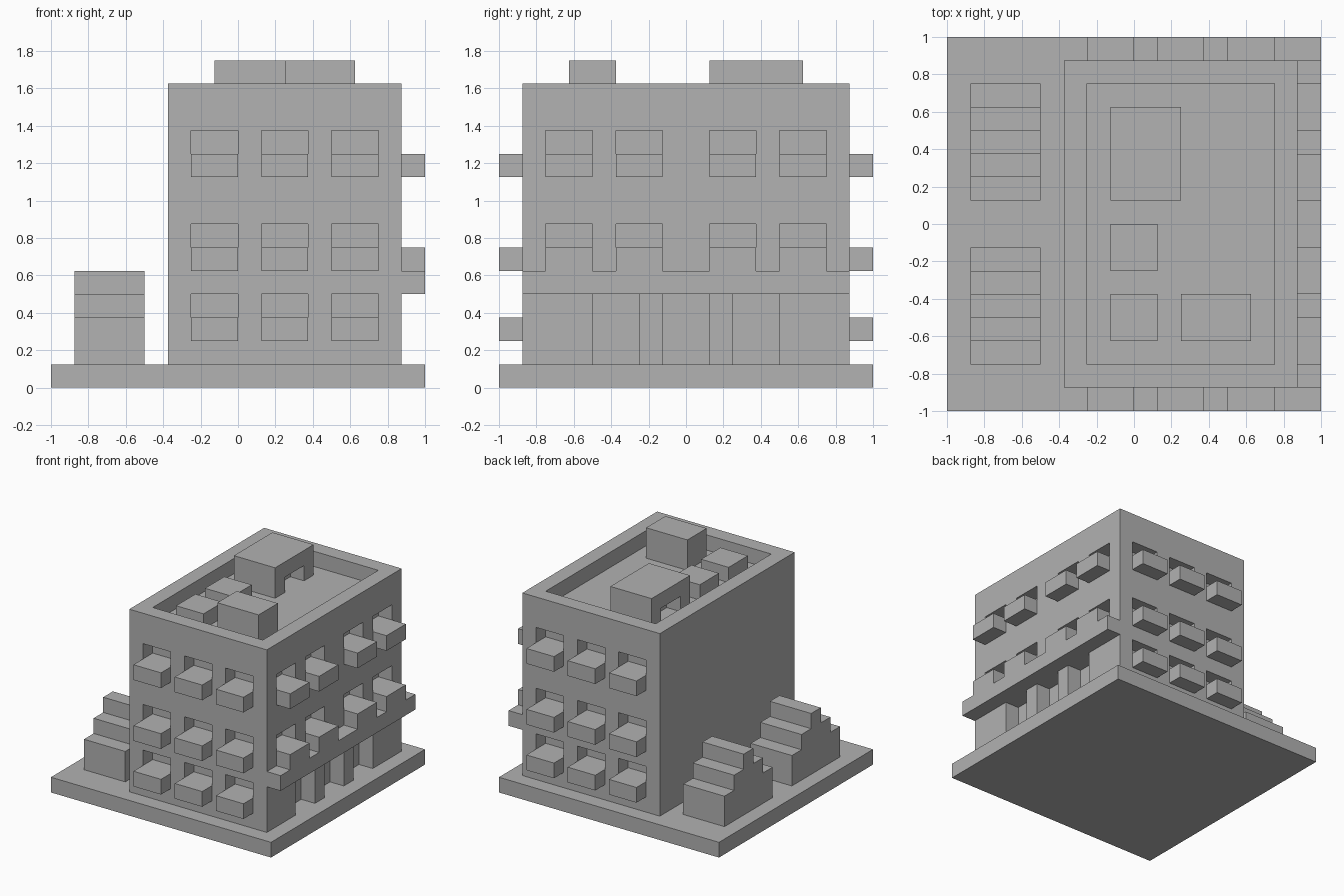
import bpy
import bmesh
from mathutils import Vector

U = 0.125  # one building module

cube = bpy.data.objects.get("Cube")
if cube:
    bpy.data.objects.remove(cube)

grey = bpy.data.materials.new("plain grey")
grey.use_nodes = True
grey.diffuse_color = (0.445, 0.445, 0.445, 1)
grey.node_tree.nodes["Principled BSDF"].inputs["Base Color"].default_value = grey.diffuse_color


def finish(name, bm):
    bmesh.ops.recalc_face_normals(bm, faces=bm.faces)
    mesh = bpy.data.meshes.new(name)
    bm.to_mesh(mesh)
    bm.free()
    mesh.materials.append(grey)
    obj = bpy.data.objects.new(name, mesh)
    bpy.context.collection.objects.link(obj)
    return obj


def boxes(name, spans):
    """One object from boxes given as (x range, y range, z range) in modules."""
    bm = bmesh.new()
    for span in spans:
        low, high = (Vector(c) * U for c in zip(*span))
        verts = bmesh.ops.create_cube(bm, size=1)["verts"]
        for v in verts:
            v.co = (low + high) / 2 + v.co * (high - low)
    return finish(name, bm)


def carve(obj, spans):
    cutter = boxes("cutter", spans)
    cutter.hide_render = True
    mod = obj.modifiers.new("carve", "BOOLEAN")
    mod.operation, mod.solver, mod.object = "DIFFERENCE", "EXACT", cutter
    bpy.context.view_layer.objects.active = obj
    bpy.ops.object.modifier_apply(modifier=mod.name)
    bpy.data.objects.remove(cutter)


# Ground slab and main block
boxes("ground_slab", [((-8, 8), (-8, 8), (0, 1))])
body = boxes("building_body", [((-3, 7), (-7, 7), (1, 13))])

# Window layout: each window is two modules wide, each sill one module high
front_columns = [(-2, 0), (1, 3), (4, 6)]
side_columns = [(-6, -4), (-3, -1), (1, 3), (4, 6)]
front_sills = (2, 5, 9)
side_sills = (5, 9)

# Recessed windows above the sills, on front and back
carve(body, [(col, depth, (z + 1, z + 2)) for col in front_columns
             for z in front_sills for depth in ((-8, -6), (6, 8))])
# Recessed windows on the left side
carve(body, [((6, 8), col, (z + 1, z + 2)) for col in side_columns for z in side_sills])
# Ground floor entrances between pillars
carve(body, [((6, 8), col, (0, 4)) for col in ((-4, -2), (-1, 1), (2, 4))])
# Sunken roof inside the parapet
carve(body, [((-2, 6), (-6, 6), (12, 15))])

# Balconies
for name, depth in (("front", (-8, -7)), ("back", (7, 8))):
    boxes(name + "_balconies", [(col, depth, (z, z + 1))
                                for col in front_columns for z in front_sills])
boxes("side_balconies", [((7, 8), col, (z, z + 1))
                         for col in side_columns for z in side_sills])
boxes("entrance_canopy", [((7, 8), (-7, 7), (4, 5))])

# Rooftop housings
penthouse = boxes("roof_house", [((-1, 2), (1, 5), (12, 14))])
carve(penthouse, [(x, (2, 4), (11, 13)) for x in ((-2, 0), (1, 3))])
boxes("tall_roof_unit", [((2, 5), (-5, -3), (12, 14))])
for i, y in enumerate((-5, -2)):
    boxes(f"low_roof_unit_{i + 1}", [((-1, 1), (y, y + 2), (12, 13))])


# Stepped blocks beside the building, extruded from a stair profile
def stepped_block(name, start):
    outline = [(start, 1)]
    for i, height in enumerate((3, 4, 5, 4, 3)):
        outline += [(start + i, height), (start + i + 1, height)]
    outline.append((start + 5, 1))
    bm = bmesh.new()
    face = bm.faces.new([bm.verts.new((-7 * U, y * U, z * U)) for y, z in outline])
    result = bmesh.ops.extrude_face_region(bm, geom=[face])
    moved = [g for g in result["geom"] if isinstance(g, bmesh.types.BMVert)]
    bmesh.ops.translate(bm, verts=moved, vec=(3 * U, 0, 0))
    finish(name, bm)


stepped_block("front_stepped_block", -6)
stepped_block("back_stepped_block", 1)
